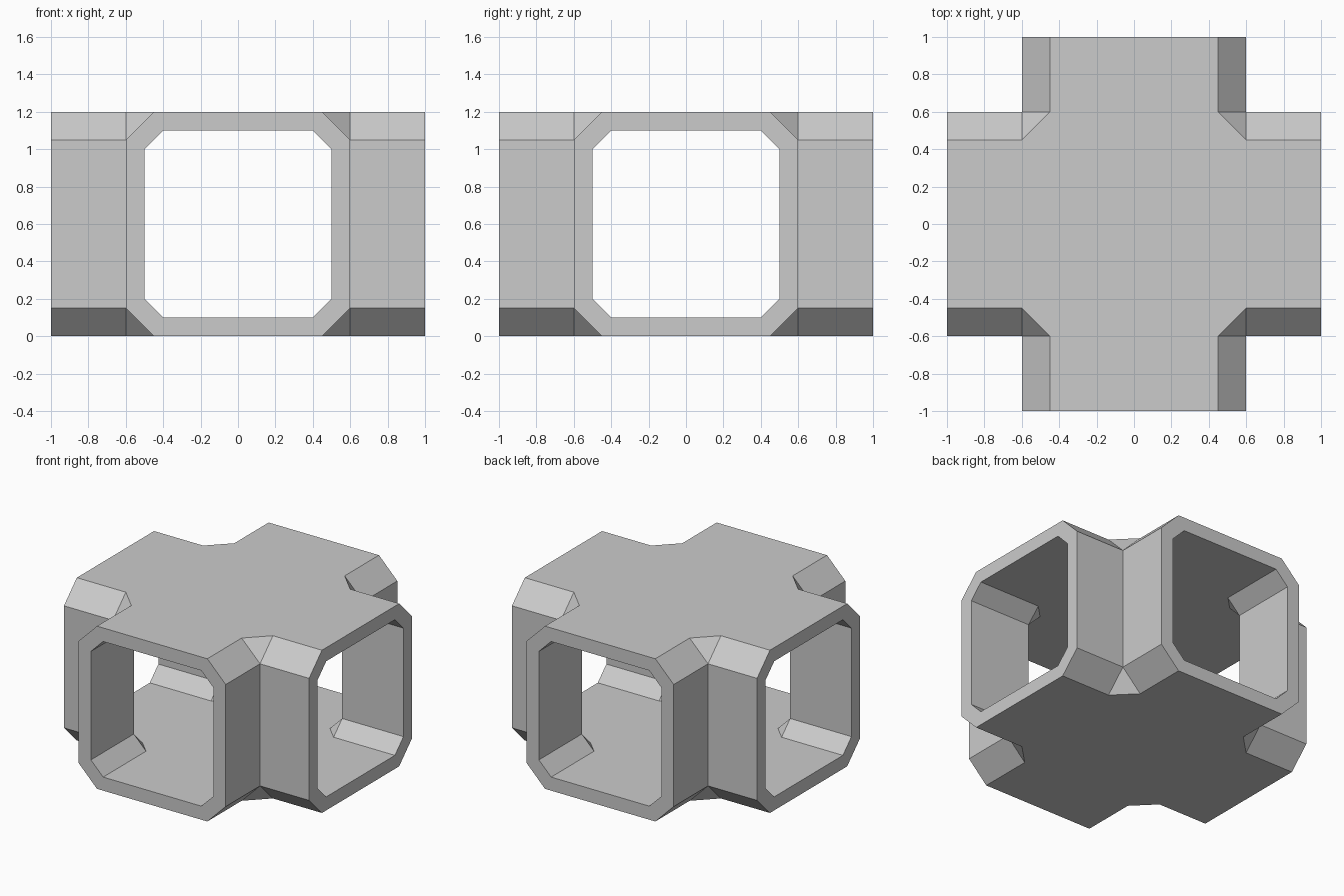
import bpy, bmesh
from mathutils import Matrix, Vector

if "Cube" in bpy.data.objects:
    bpy.data.objects.remove(bpy.data.objects["Cube"])

END = 1.0  # reach of each arm from the centre


def octagon(a, c, z0, z1):
    """Chamfered rectangular section as (y, z); sides 0 and 4 are floor and roof."""
    return [(-a + c, z0), (a - c, z0), (a, z0 + c), (a, z1 - c),
            (a - c, z1), (-a + c, z1), (-a, z1 - c), (-a, z0 + c)]


bm = bmesh.new()


def face(points, rot):
    bm.faces.new([bm.verts.new(rot @ Vector(p)) for p in points])


# (half width, chamfer, bottom, top) of the outer and inner skins
skins = [(0.6, 0.15, 0.0, 1.2), (0.5, 0.1, 0.1, 1.1)]
outer, inner = [octagon(*s) for s in skins]
turns = [Matrix.Rotation(k * 1.5707963267948966, 3, 'Z') for k in range(4)]

for (a, c, z0, z1), section in zip(skins, (outer, inner)):
    for rot in turns:
        # Walls and chamfers of one arm
        for i in (1, 2, 3, 5, 6, 7):
            p, q = section[i], section[(i + 1) % 8]
            face([(a, *p), (END, *p), (END, *q), (a, *q)], rot)
        # Triangular fillers where neighbouring arms meet
        for z, zc in ((z0, z0 + c), (z1, z1 - c)):
            face([(a, a - c, z), (a - c, a, z), (a, a, zc)], rot)
    # Cross-shaped floor and roof
    b = a - c
    for z in (z0, z1):
        arm = [(a, -b, z), (END, -b, z), (END, b, z), (a, b, z)]
        pts = [rot @ Vector(p) for rot in turns for p in arm]
        face(pts, Matrix.Identity(3))

# Rims at the open ends
for rot in turns:
    for i in range(8):
        j = (i + 1) % 8
        face([(END, *outer[i]), (END, *outer[j]),
              (END, *inner[j]), (END, *inner[i])], rot)

bmesh.ops.remove_doubles(bm, verts=bm.verts, dist=1e-4)
bmesh.ops.recalc_face_normals(bm, faces=bm.faces)
mesh = bpy.data.meshes.new("corridor_junction")
bm.to_mesh(mesh)
bm.free()
bpy.context.collection.objects.link(bpy.data.objects.new("corridor_junction", mesh))
